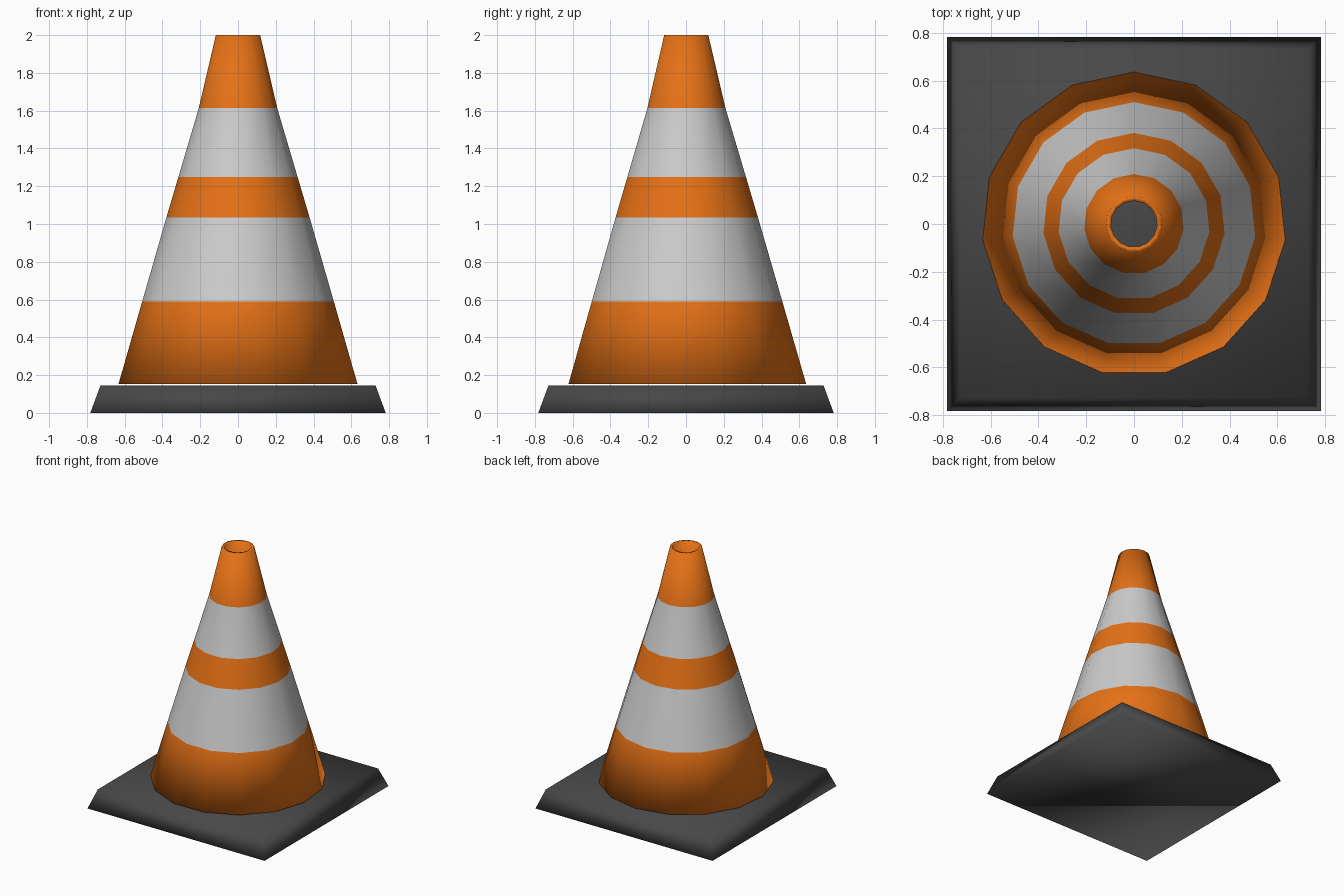
import bpy
import bmesh
from math import sin, cos, pi

if "Cube" in bpy.data.objects:
    bpy.data.objects.remove(bpy.data.objects["Cube"])

SIDES = 15
WALL = 0.021


def material(name, rgb):
    mat = bpy.data.materials.new(name)
    mat.diffuse_color = (*rgb, 1)
    mat.use_nodes = True
    mat.node_tree.nodes["Principled BSDF"].inputs["Base Color"].default_value = mat.diffuse_color
    return mat


def make_object(name, bm, mats):
    bmesh.ops.recalc_face_normals(bm, faces=bm.faces)
    for f in bm.faces:
        f.smooth = True
    mesh = bpy.data.meshes.new(name)
    bm.to_mesh(mesh)
    bm.free()
    for m in mats:
        mesh.materials.append(m)
    ob = bpy.data.objects.new(name, mesh)
    bpy.context.collection.objects.link(ob)
    return ob


orange = material("orange", (0.78, 0.165, 0.008))
white = material("white", (0.60, 0.60, 0.60))
rubber = material("dark_rubber", (0.065, 0.065, 0.065))

# Rubber base: square slab with sloping sides
bm = bmesh.new()
bmesh.ops.create_cube(bm, size=1)
for v in bm.verts:
    top = v.co.z > 0
    half = 0.728 if top else 0.782
    v.co.x = half if v.co.x > 0 else -half
    v.co.y = half if v.co.y > 0 else -half
    v.co.z = 0.146 if top else 0
make_object("base", bm, [rubber])

# Hollow cone: outer profile (radius, height), then the same profile inset
outer = [(0.636, 0.153), (0.51, 0.59), (0.381, 1.035),
         (0.317, 1.25), (0.209, 1.613), (0.118, 2.0)]
inner = [(r - WALL, z) for r, z in reversed(outer)]
profile = outer + inner
white_bands = {1, 3}

bm = bmesh.new()
rings = []
for r, z in profile:
    # One corner points to the back (+y)
    angles = [pi / 2 + 2 * pi * i / SIDES for i in range(SIDES)]
    rings.append([bm.verts.new((r * cos(a), r * sin(a), z)) for a in angles])

for k, ring in enumerate(rings):
    nxt = rings[(k + 1) % len(rings)]
    for i in range(SIDES):
        j = (i + 1) % SIDES
        face = bm.faces.new((ring[i], ring[j], nxt[j], nxt[i]))
        face.material_index = 1 if k in white_bands else 0
make_object("cone", bm, [orange, white])
